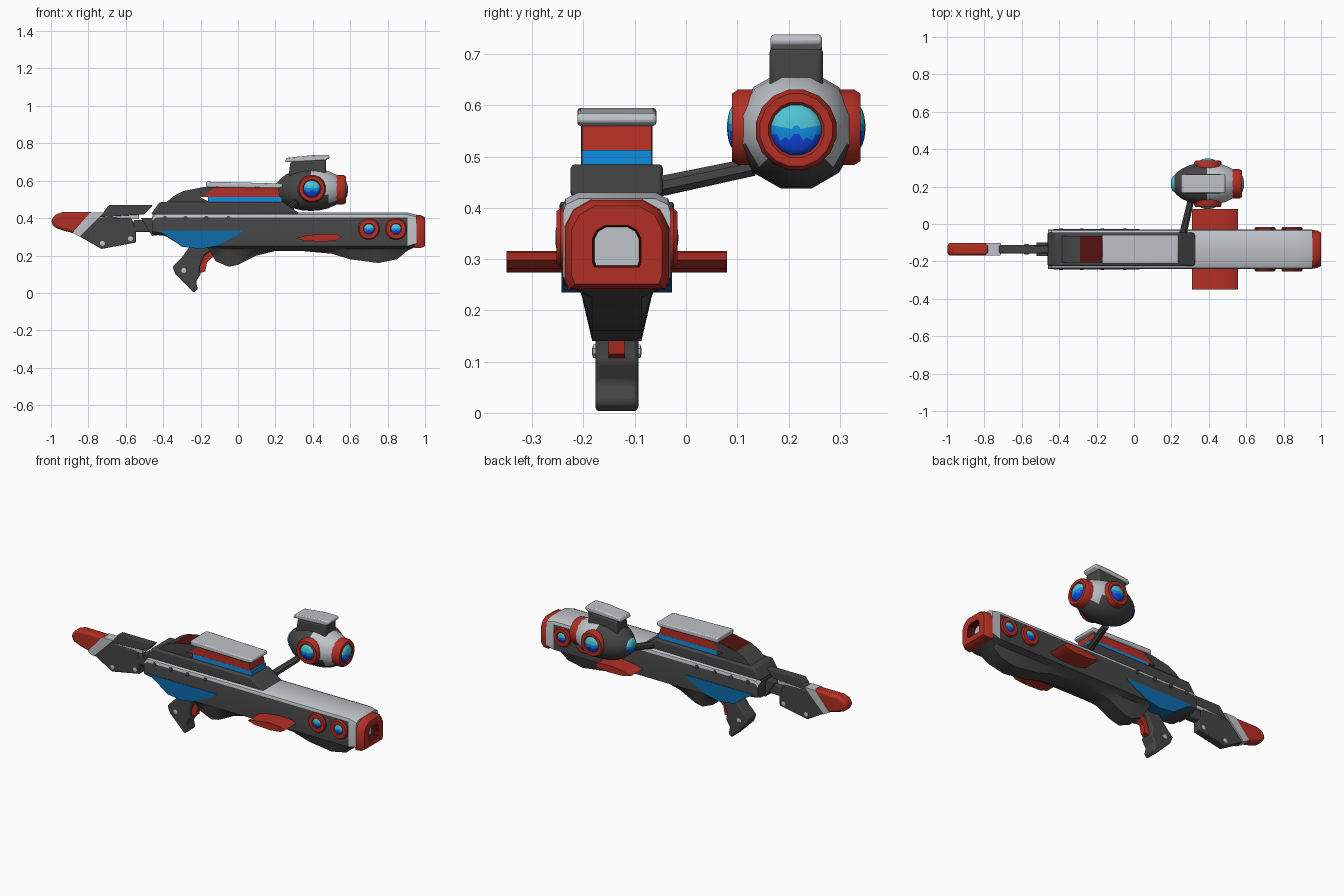
import bpy, bmesh, math
from mathutils import Vector

if "Cube" in bpy.data.objects:
    bpy.data.objects.remove(bpy.data.objects["Cube"])

COLOURS = {
    "dark_grey": (0.06, 0.06, 0.06), "light_grey": (0.52, 0.54, 0.57),
    "red": (0.45, 0.028, 0.018), "dark_red": (0.09, 0.006, 0.005),
    "sky_blue": (0.005, 0.27, 0.75), "panel_blue": (0.004, 0.15, 0.42),
    "cyan": (0.08, 0.55, 0.66), "deep_blue": (0.005, 0.06, 0.75),
}
MATS = {}
for label, rgb in COLOURS.items():
    m = bpy.data.materials.new(label)
    m.use_nodes = True
    m.diffuse_color = (*rgb, 1)
    m.node_tree.nodes["Principled BSDF"].inputs["Base Color"].default_value = (*rgb, 1)
    MATS[label] = m

Y = -0.135  # centre plane of the long body


def finish(name, bm, rule, bevel=0.0):
    """Turn a bmesh into an object; rule is a colour name or a function of face centre."""
    bmesh.ops.recalc_face_normals(bm, faces=bm.faces)
    pick = rule if callable(rule) else lambda c: rule
    slots = []
    for f in bm.faces:
        colour = pick(f.calc_center_median())
        if colour not in slots:
            slots.append(colour)
        f.material_index = slots.index(colour)
    me = bpy.data.meshes.new(name)
    bm.to_mesh(me)
    bm.free()
    for s in slots:
        me.materials.append(MATS[s])
    ob = bpy.data.objects.new(name, me)
    bpy.context.collection.objects.link(ob)
    if bevel:
        mod = ob.modifiers.new("Bevel", "BEVEL")
        mod.width, mod.segments, mod.limit_method = bevel, 2, "ANGLE"
    bpy.ops.object.select_all(action="DESELECT")
    ob.select_set(True)
    bpy.context.view_layer.objects.active = ob
    bpy.ops.object.shade_smooth_by_angle(angle=math.radians(32))
    return ob


def loft(name, rings, rule):
    """Skin a list of equal-sized point rings and cap the ends."""
    bm = bmesh.new()
    rows = [[bm.verts.new(p) for p in ring] for ring in rings]
    n = len(rows[0])
    for a, b in zip(rows, rows[1:]):
        for i in range(n):
            j = (i + 1) % n
            bm.faces.new((a[i], a[j], b[j], b[i]))
    bm.faces.new(rows[0])
    bm.faces.new(rows[-1])
    return finish(name, bm, rule)


def prism(name, pts, half, rule, bevel=0.0, y=Y):
    """Side outline in x and z, extruded across y."""
    bm = bmesh.new()
    face = bm.faces.new([bm.verts.new((x, y - half, z)) for x, z in pts])
    new = bmesh.ops.extrude_face_region(bm, geom=[face])["geom"]
    bmesh.ops.translate(bm, vec=(0, 2 * half, 0),
                        verts=[v for v in new if isinstance(v, bmesh.types.BMVert)])
    return finish(name, bm, rule, bevel)


def box(name, x0, x1, z0, z1, half, rule, bevel=0.0, y=Y):
    return prism(name, [(x0, z0), (x1, z0), (x1, z1), (x0, z1)], half, rule, bevel, y)


def circle(origin, axis, r, n=12):
    q = Vector(axis).to_track_quat("Z", "Y")
    return [Vector(origin) + q @ Vector((r * math.cos(t), r * math.sin(t), 0))
            for t in (2 * math.pi * (i + 0.5) / n for i in range(n))]


def lathe(name, origin, axis, profile, rule, n=12):
    o, a = Vector(origin), Vector(axis).normalized()
    return loft(name, [circle(o + a * h, a, r, n) for r, h in profile], rule)


def lamp(name, origin, axis, r, lens, rim, dome):
    """Red bezel ring holding a domed lens shaded cyan over blue."""
    o, a = Vector(origin), Vector(axis).normalized()
    if r:
        lathe(name + "_ring", o, a, [(r, -0.03), (r, rim * 0.4), (r * 0.9, rim),
                                    (lens * 1.1, rim), (lens, rim * 0.7)], "red", 16)

    def shade(c):
        d = (c.z - o.z) / lens
        return "cyan" if d > 0.05 else "sky_blue" if d > -0.3 else "deep_blue"
    dome_profile = [(lens * math.cos(t), rim * 0.7 + dome * math.sin(t))
                    for t in (0, 0.35, 0.7, 1.05, 1.4)]
    lathe(name + "_lens", o, a, dome_profile, shade, 16)


# Main body: long hull with a bulging belly and pale upper shell
def section(x, zb, zt=0.43):
    zl, zk = max(zb + 0.006, 0.235), max(zb + 0.015, 0.25)
    wide = 0.095 if zb > 0.235 else 0.07
    side = [(0.075, zt), (0.1, zt - 0.012), (0.105, zt - 0.027),
            (0.105, zk), (wide, zl), (wide - 0.022, zb)]
    return ([Vector((x, Y + w, z)) for w, z in side]
            + [Vector((x, Y - w, z)) for w, z in reversed(side)])


def body_colour(c):
    if c.x > 0.91 and c.z > 0.26:
        return "light_grey"
    return "light_grey" if c.z > 0.4 and (c.x > 0.33 or abs(c.y - Y) > 0.08) else "dark_grey"


stations = [(-0.46, 0.315, 0.41), (-0.44, 0.31), (-0.39, 0.305), (-0.3, 0.25), (-0.16, 0.24),
            (-0.12, 0.17), (-0.05, 0.14), (0, 0.15), (0.1, 0.2), (0.2, 0.225), (0.33, 0.225),
            (0.5, 0.21), (0.6, 0.18), (0.75, 0.16), (0.85, 0.18), (0.905, 0.225), (0.955, 0.25, 0.418)]
loft("body", [section(*s) for s in stations], body_colour)

# Muzzle: red nose folding back into a dark bore
half_nose = [(0.05, 0.095), (0.085, 0.075), (0.103, 0.04), (0.103, -0.06), (0.095, -0.082)]
nose = half_nose + [(-w, h) for w, h in reversed(half_nose)]


def nose_ring(x, s):
    return [Vector((x, Y + w * s, 0.322 + h * s)) for w, h in nose]


loft("muzzle", [nose_ring(0.945, 1), nose_ring(0.98, 0.98), nose_ring(1, 0.86),
                nose_ring(1, 0.46), nose_ring(0.95, 0.42)],
     lambda c: "dark_red" if c.x < 0.98 and abs(c.y - Y) < 0.06 and abs(c.z - 0.322) < 0.06 else "red")

# Blue flank panel
prism("flank_panel", [(-0.43, 0.335), (0.03, 0.335), (0, 0.31), (-0.12, 0.25),
                      (-0.2, 0.235), (-0.3, 0.247), (-0.38, 0.305)], 0.108, "panel_blue")

# Upper housing stack
prism("housing", [(-0.465, 0.42), (-0.42, 0.485), (0.24, 0.485), (0.27, 0.465), (0.33, 0.425)],
      0.09, "dark_grey", 0.008)
prism("rear_hump", [(-0.39, 0.48), (-0.34, 0.52), (-0.29, 0.545), (-0.18, 0.567), (-0.12, 0.565),
                    (-0.2, 0.51), (-0.14, 0.48)], 0.07,
      lambda c: "dark_red" if c.z > 0.55 and abs(c.y - Y) < 0.03 else "dark_grey")
box("blue_band", -0.16, 0.235, 0.48, 0.513, 0.068, "sky_blue")
prism("red_band", [(-0.2, 0.512), (0.225, 0.512), (0.215, 0.565), (-0.18, 0.565)], 0.0675, "red")
prism("top_plate", [(-0.17, 0.565), (0.22, 0.56), (0.24, 0.567), (0.235, 0.585), (-0.17, 0.595)],
      0.077, "light_grey", 0.006)

# Side fins, with a lens-shaped section
prism("side_fins", [(0.31, 0.292), (0.36, 0.278), (0.46, 0.274), (0.53, 0.282), (0.555, 0.298),
                    (0.53, 0.313), (0.44, 0.316), (0.36, 0.306)], 0.215, "red")

# Side lamps and body rivets
for s, side in ((-1, "right"), (1, "left")):
    for i, x in enumerate((0.7, 0.845)):
        lamp(f"{side}_lamp_{i}", (x, Y + s * 0.105, 0.342), (0, s, 0), 0.058, 0.028, 0.013, 0.006)
    for i, x in enumerate((-0.39, -0.28, -0.17, -0.05)):
        lathe(f"{side}_rivet_{i}", (x, Y + s * 0.105, 0.4), (0, s, 0),
              [(0.012, -0.01), (0.012, 0.004), (0.006, 0.007)], "dark_grey", 8)
    for i, (x, z, w) in enumerate(((-0.725, 0.265, 0.022), (-0.575, 0.29, 0.022), (-0.29, 0.12, 0.042))):
        lathe(f"{side}_bolt_{i}", (x, Y + s * w, z), (0, s, 0),
              [(0.014, -0.01), (0.014, 0.004), (0.007, 0.006)], "light_grey", 8)

# Grip and trigger
prism("grip", [(-0.16, 0.26), (-0.13, 0.235), (-0.18, 0.2), (-0.205, 0.14), (-0.2, 0.1), (-0.225, 0.06),
               (-0.215, 0.02), (-0.235, 0), (-0.335, 0.1), (-0.35, 0.14), (-0.3, 0.19), (-0.25, 0.26)],
      0.042, "dark_grey", 0.008)
prism("trigger", [(-0.14, 0.24), (-0.13, 0.195), (-0.165, 0.165), (-0.175, 0.115), (-0.21, 0.105),
                  (-0.21, 0.2)], 0.016, "red")

# Stock
box("stock_joint", -0.56, -0.42, 0.325, 0.39, 0.024, "dark_grey", 0.008)
prism("stock_brace", [(-0.52, 0.4), (-0.46, 0.4), (-0.42, 0.31), (-0.46, 0.305)], 0.035, "dark_grey")
prism("stock_upper", [(-0.69, 0.47), (-0.455, 0.47), (-0.5, 0.42), (-0.74, 0.405)], 0.022, "dark_grey", 0.005)
box("stock_spacer", -0.72, -0.53, 0.395, 0.418, 0.018, "light_grey")
prism("stock_lower", [(-0.77, 0.405), (-0.57, 0.4), (-0.545, 0.34), (-0.545, 0.27), (-0.73, 0.235),
                      (-0.86, 0.31)], 0.024, "dark_grey", 0.005)
prism("stock_collar", [(-0.79, 0.43), (-0.715, 0.43), (-0.845, 0.3), (-0.885, 0.322)], 0.033, "light_grey")
prism("stock_end", [(-0.775, 0.432), (-0.94, 0.432), (-0.98, 0.418), (-1, 0.385), (-0.985, 0.352),
                    (-0.94, 0.335), (-0.875, 0.318)], 0.033, "red", 0.014)

# Outrigger pod: arm, ball, lamps and top mount
POD = Vector((0.39, 0.215, 0.552))
lathe("pod_arm", (0.26, -0.06, 0.44), (0.045, 0.19, 0.04), [(0.021, 0), (0.019, 0.2)], "dark_grey", 8)
ball = [(max(0.118 * math.sin(t), 0.01), -0.19 * math.cos(t)) for t in
        (math.pi * i / 12 for i in range(13))]
lathe("pod_ball", POD, (1, 0, 0), ball,
      lambda c: "light_grey" if c.x > 0.4 and c.z > 0.5 else "dark_grey")
lamp("pod_front_lamp", POD + Vector((0.165, 0, 0)), (1, 0, 0), 0.08, 0.05, 0.022, 0.018)
lamp("pod_rear_lamp", POD - Vector((0.165, 0, 0)), (-1, 0, 0), 0, 0.045, 0.012, 0.02)
for s, side in ((-1, "right"), (1, "left")):
    lamp(f"pod_{side}_lamp", POD + Vector((0.005, s * 0.105, 0.005)), (0, s, 0), 0.075, 0.045, 0.02, 0.016)
prism("pod_mount", [(0.27, 0.62), (0.47, 0.63), (0.47, 0.715), (0.28, 0.7)], 0.052, "dark_grey", 0.01, POD.y)
prism("pod_plate", [(0.25, 0.7), (0.29, 0.7), (0.47, 0.708), (0.49, 0.722), (0.485, 0.738),
                    (0.4, 0.737), (0.26, 0.722)], 0.05, "light_grey", 0.006, POD.y)
